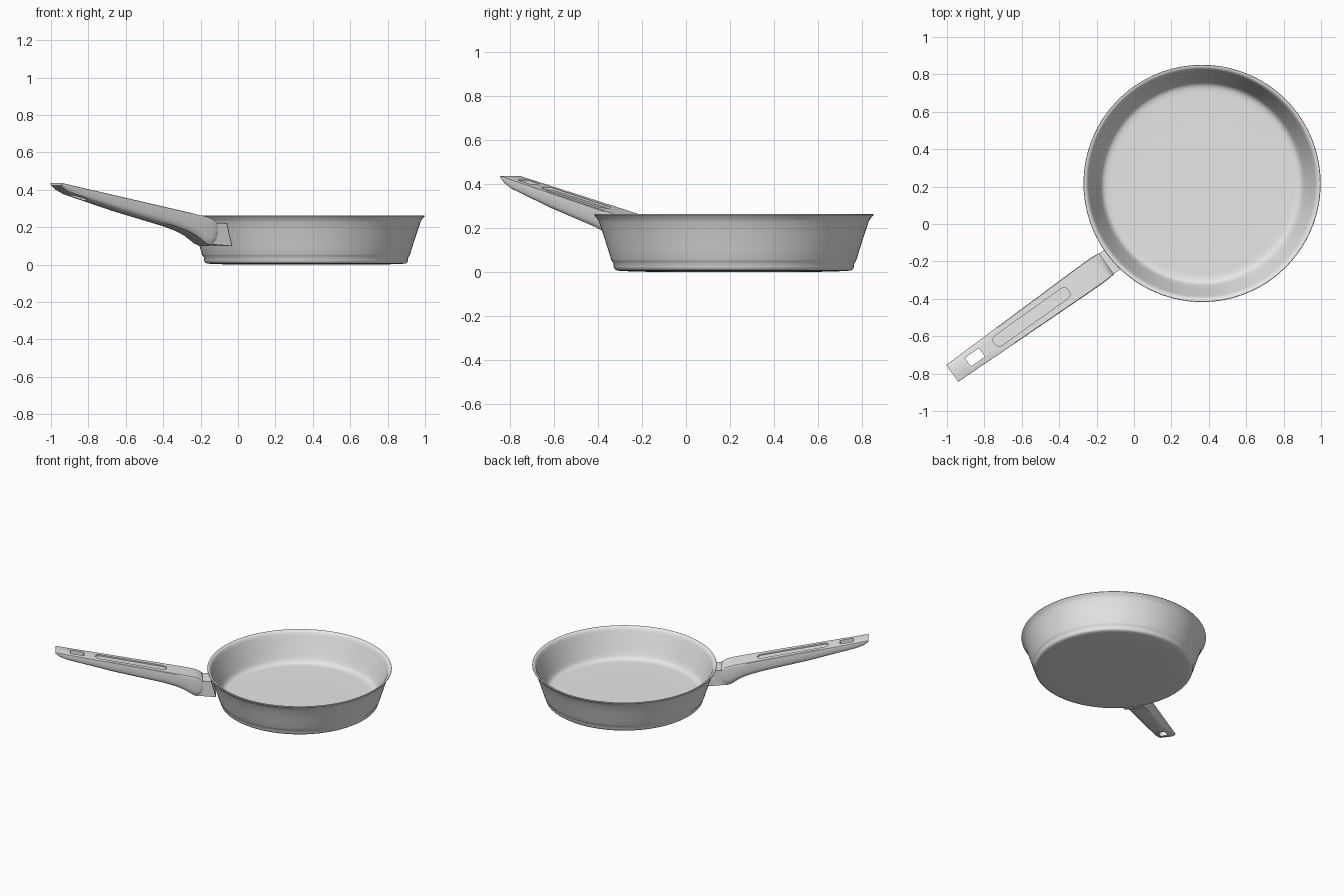
import bpy, bmesh, math
from mathutils import Vector

if "Cube" in bpy.data.objects:
    bpy.data.objects.remove(bpy.data.objects["Cube"])

grey = bpy.data.materials.new("light grey")
grey.diffuse_color = (0.8, 0.8, 0.8, 1)
grey.use_nodes = True
grey.node_tree.nodes["Principled BSDF"].inputs["Base Color"].default_value = grey.diffuse_color

CENTRE = (0.364, 0.217)              # pan axis
P0 = Vector((-0.157, -0.219))        # handle root
U = Vector((-0.815, -0.58))          # outward along the handle
N = Vector((0.58, -0.815))           # across the handle


def world(s, t, z):
    p = P0 + U * s + N * t
    return (p.x, p.y, z)


def smooth(obj, angle=35):
    bpy.ops.object.select_all(action='DESELECT')
    obj.select_set(True)
    bpy.context.view_layer.objects.active = obj
    bpy.ops.object.shade_smooth_by_angle(angle=math.radians(angle))


def make(name, verts, faces, angle=35):
    mesh = bpy.data.meshes.new(name)
    mesh.from_pydata(verts, [], faces)
    bm = bmesh.new()
    bm.from_mesh(mesh)
    bmesh.ops.recalc_face_normals(bm, faces=bm.faces)
    bm.to_mesh(mesh)
    bm.free()
    obj = bpy.data.objects.new(name, mesh)
    bpy.context.collection.objects.link(obj)
    mesh.materials.append(grey)
    smooth(obj, angle)
    return obj


def loft(name, rings, angle=35):
    n = len(rings[0])
    verts = [v for r in rings for v in r]
    faces = [(i * n + j, i * n + (j + 1) % n, (i + 1) * n + (j + 1) % n, (i + 1) * n + j)
             for i in range(len(rings) - 1) for j in range(n)]
    faces.append(tuple(range(n)))
    faces.append(tuple((len(rings) - 1) * n + j for j in range(n)))
    return make(name, verts, faces, angle)


# Pan body: lathed profile from underside, up the outer wall, down to the floor
profile = [(0.37, 0.0), (0.51, 0.004), (0.532, 0.007), (0.541, 0.013), (0.545, 0.024),
           (0.547, 0.042), (0.553, 0.048), (0.557, 0.057), (0.570, 0.100), (0.593, 0.172),
           (0.612, 0.228), (0.619, 0.241), (0.628, 0.251), (0.634, 0.259), (0.632, 0.263),
           (0.625, 0.263), (0.616, 0.258), (0.609, 0.249), (0.603, 0.234), (0.578, 0.165),
           (0.552, 0.098), (0.543, 0.077), (0.535, 0.064), (0.524, 0.055), (0.508, 0.051),
           (0.485, 0.050), (0.30, 0.050)]
SEG = 112
rings = [[(CENTRE[0] + r * math.cos(2 * math.pi * k / SEG),
           CENTRE[1] + r * math.sin(2 * math.pi * k / SEG), z) for k in range(SEG)]
         for r, z in profile]
loft("pan_body", rings, 50)

# Handle: rounded-bottom section swept along the sloping axis
half = [(0.95, 0.0), (0.99, 0.03), (1.0, 0.10), (1.0, 0.40), (0.98, 0.68),
        (0.92, 0.87), (0.78, 0.97), (0.4, 1.0)]
section = half + [(-t, d) for t, d in reversed(half)]
stations = [(1.0, 0.055, 0.436, 0.424), (0.97, 0.056, 0.431, 0.398),
            (0.92, 0.057, 0.421, 0.375), (0.6, 0.064, 0.360, 0.286),
            (0.26, 0.071, 0.295, 0.203), (0.17, 0.073, 0.278, 0.175),
            (0.12, 0.0735, 0.268, 0.152), (0.08, 0.074, 0.260, 0.126),
            (0.055, 0.074, 0.254, 0.109), (0.03, 0.073, 0.246, 0.100),
            (0.012, 0.072, 0.238, 0.103), (-0.006, 0.070, 0.226, 0.120),
            (-0.014, 0.068, 0.215, 0.145)]
handle = loft("handle", [[world(s, t * w, zt - d * (zt - zb)) for t, d in section]
                         for s, w, zt, zb in stations])


# Cutters follow the slope of the handle top
def cutter(name, s0, s1, hw, r, low, high):
    outline = []
    for cs, ct, a0 in ((s1 - r, hw - r, 0), (s0 + r, hw - r, 90),
                       (s0 + r, r - hw, 180), (s1 - r, r - hw, 270)):
        for k in range(7):
            a = math.radians(a0 + 15 * k)
            outline.append((cs + r * math.cos(a), ct + r * math.sin(a)))
    top = lambda s: 0.436 - 0.19 * (1 - s)
    obj = loft(name, [[world(s, t, top(s) + dz) for s, t in outline] for dz in (low, high)])
    obj.hide_render = True
    return obj


# Hanging hole and shallow grip recess
for c in (cutter("hole_cutter", 0.805, 0.897, 0.028, 0.005, -0.15, 0.05),
          cutter("recess_cutter", 0.237, 0.723, 0.032, 0.027, -0.010, 0.05)):
    mod = handle.modifiers.new("cut", 'BOOLEAN')
    mod.operation = 'DIFFERENCE'
    mod.solver = 'EXACT'
    mod.object = c
    bpy.ops.object.select_all(action='DESELECT')
    handle.select_set(True)
    bpy.context.view_layer.objects.active = handle
    bpy.ops.object.modifier_move_to_index(modifier=mod.name, index=0)
    bpy.ops.object.modifier_apply(modifier=mod.name)
    bpy.data.objects.remove(c)
smooth(handle)

# Bracket joining handle and pan wall
outer = [world(0.012, t, z) for t, z in ((-0.064, 0.108), (0.064, 0.108), (0.064, 0.22), (-0.064, 0.22))]
inner = [world(s, t, z) for s, t, z in ((-0.103, -0.069, 0.10), (-0.103, 0.069, 0.10),
                                        (-0.070, 0.069, 0.22), (-0.070, -0.069, 0.22))]
loft("handle_bracket", [outer, inner])
